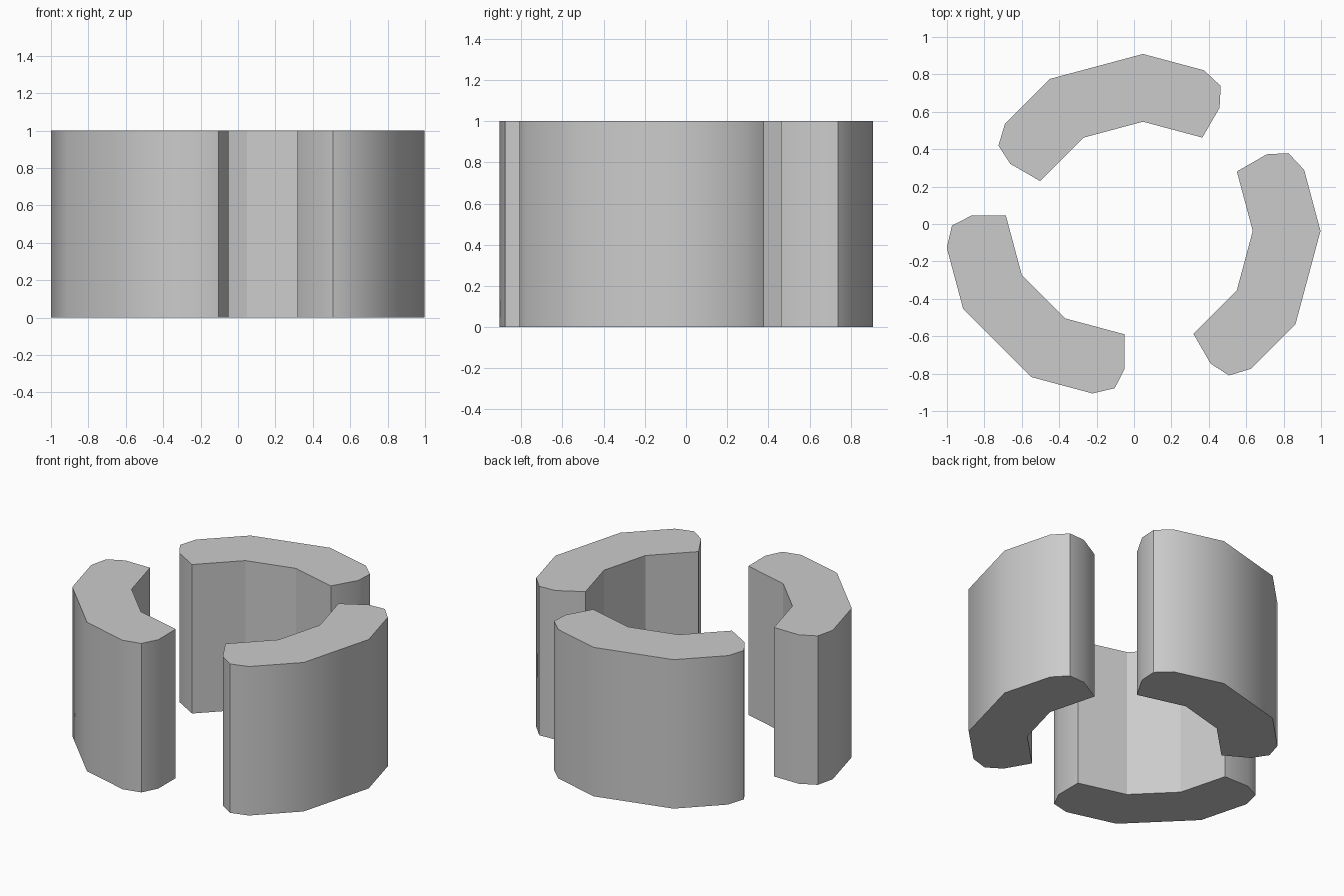
import bpy, bmesh
from math import radians, sin, cos

if "Cube" in bpy.data.objects:
    bpy.data.objects.remove(bpy.data.objects["Cube"])

R_IN, R_OUT, HEIGHT = 0.635, 0.997, 1.0


def polar(r, deg):
    return (r * cos(radians(deg)), r * sin(radians(deg)))


# Quarter-ring profile: one half with a rounded end, mirrored about the 45 degree line
half = [polar(R_IN, 30), (R_IN, 0), (0.819, 0), (0.923, 0.053), (0.951, 0.172), polar(R_OUT, 30)]
profile = half + [(y, x) for x, y in reversed(half)]


def ring_segment(name, turn, centre):
    bm = bmesh.new()
    a = radians(turn)
    base = [bm.verts.new((centre[0] + x * cos(a) - y * sin(a),
                          centre[1] + x * sin(a) + y * cos(a), 0)) for x, y in profile]
    face = bm.faces.new(base)
    top = bmesh.ops.extrude_face_region(bm, geom=[face])["geom"]
    bmesh.ops.translate(bm, vec=(0, 0, HEIGHT),
                        verts=[v for v in top if isinstance(v, bmesh.types.BMVert)])
    bmesh.ops.recalc_face_normals(bm, faces=bm.faces)
    # Smooth outer wall and rounded ends, flat inner facets and caps
    for f in bm.faces:
        c = f.calc_center_median()
        r = ((c.x - centre[0]) ** 2 + (c.y - centre[1]) ** 2) ** 0.5
        f.smooth = abs(f.normal.z) < 0.5 and r > R_IN + 0.02
    for e in bm.edges:
        e.smooth = e.calc_face_angle() < radians(35)
    mesh = bpy.data.meshes.new(name)
    bm.to_mesh(mesh)
    bm.free()
    obj = bpy.data.objects.new(name, mesh)
    bpy.context.collection.objects.link(obj)


# Three segments, each slightly shifted from the common centre
ring_segment("right_segment", -60, (0.0, -0.037))
ring_segment("back_segment", 60, (0.048, -0.088))
ring_segment("left_segment", 180, (-0.05, 0.045))
